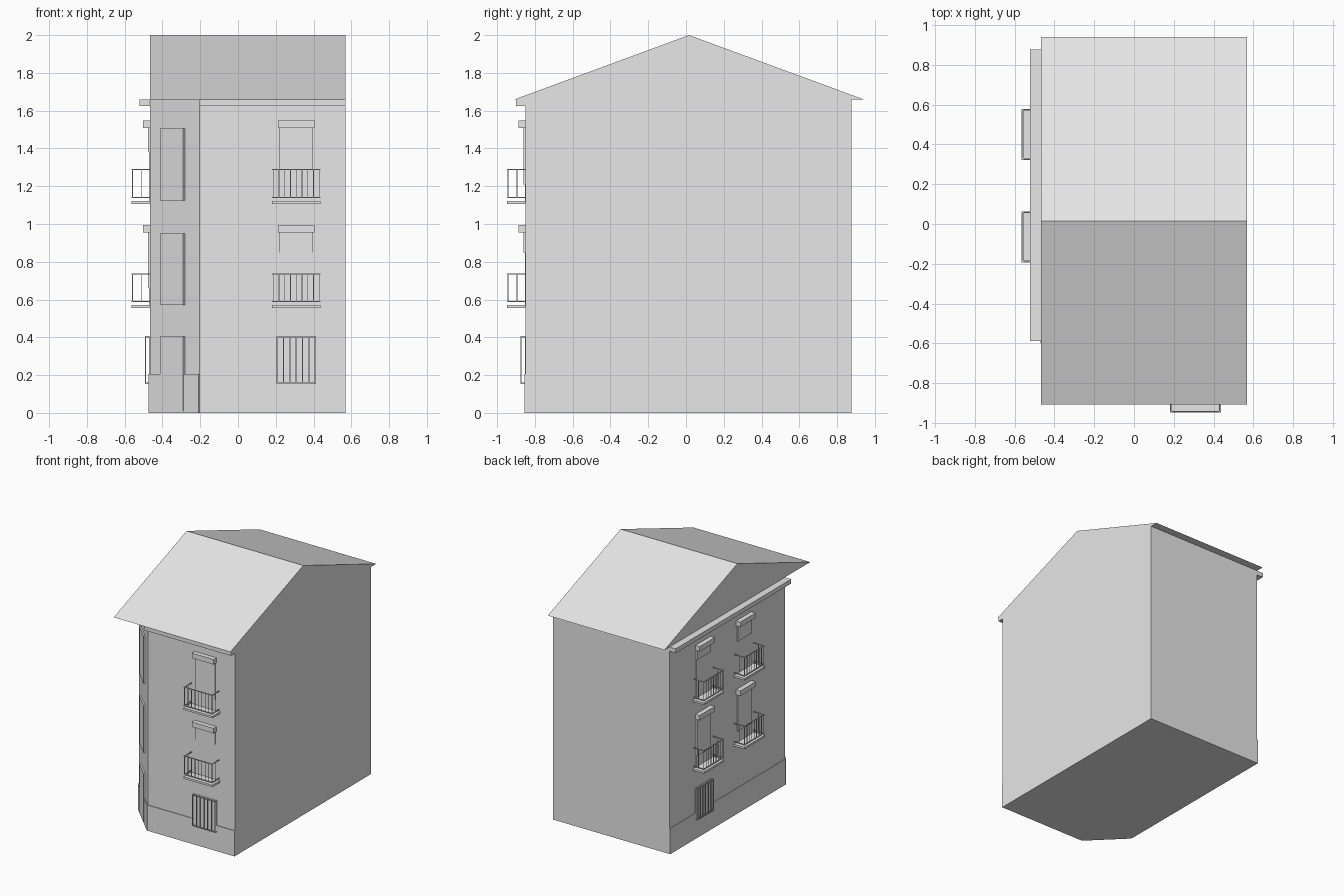
import bpy, bmesh
from math import radians
from mathutils import Matrix, Vector

old = bpy.data.objects.get("Cube")
if old:
    bpy.data.objects.remove(old, do_unlink=True)

plaster = bpy.data.materials.new("light grey plaster")
plaster.use_nodes = True
plaster.diffuse_color = (0.8, 0.8, 0.8, 1)
plaster.node_tree.nodes["Principled BSDF"].inputs["Base Color"].default_value = (0.8, 0.8, 0.8, 1)

LEFT, RIGHT, FRONT, BACK, EAVE = -0.467, 0.568, -0.85, 0.876, 1.66
CUT_X, CUT_Y = -0.205, -0.587


def finish(name, bm, matrix=Matrix()):
    bmesh.ops.recalc_face_normals(bm, faces=bm.faces)
    mesh = bpy.data.meshes.new(name)
    bm.to_mesh(mesh)
    bm.free()
    mesh.materials.append(plaster)
    obj = bpy.data.objects.new(name, mesh)
    obj.matrix_world = matrix
    bpy.context.collection.objects.link(obj)


def prism(name, points, offset):
    bm = bmesh.new()
    face = bm.faces.new([bm.verts.new(p) for p in points])
    out = bmesh.ops.extrude_face_region(bm, geom=[face], use_keep_orig=True)
    moved = [g for g in out["geom"] if isinstance(g, bmesh.types.BMVert)]
    bmesh.ops.translate(bm, vec=offset, verts=moved)
    finish(name, bm)


def boxes(name, wall, parts):
    """Boxes on a wall, each given as spans along it, outwards and upwards."""
    bm = bmesh.new()
    for (u0, u1), (d0, d1), (z0, z1) in parts:
        centre = Vector(((u0 + u1) / 2, -(d0 + d1) / 2, (z0 + z1) / 2))
        size = Matrix.Diagonal((u1 - u0, d1 - d0, z1 - z0, 1))
        bmesh.ops.create_cube(bm, size=1, matrix=Matrix.Translation(centre) @ size)
    finish(name, bm, wall)


def wall_frame(x, y, degrees):
    return Matrix.Translation((x, y, 0)) @ Matrix.Rotation(radians(degrees), 4, "Z")


front = wall_frame(0, FRONT, 0)
side = wall_frame(LEFT, 0, -90)
corner = wall_frame((LEFT + CUT_X) / 2, (FRONT + CUT_Y) / 2, -45)

# House body with a cut corner, and gable roof
plan = [(CUT_X, FRONT), (RIGHT, FRONT), (RIGHT, BACK), (LEFT, BACK), (LEFT, CUT_Y)]
prism("house_walls", [(x, y, 0) for x, y in plan], (0, 0, EAVE))
prism("gable_roof", [(LEFT, -0.907, EAVE), (LEFT, 0.94, EAVE), (LEFT, 0.016, 2)],
      (RIGHT - LEFT, 0, 0))

# Cornices
boxes("front_cornice", front, [((CUT_X, RIGHT), (0, 0.05), (1.625, EAVE))])
boxes("side_cornice", side, [((-BACK, -CUT_Y), (0, 0.055), (1.625, EAVE))])


# Plinths, notched around the barred windows
def plinth(name, wall, start, end, window):
    a, b = window - 0.1, window + 0.1
    d = (0, 0.006)
    boxes(name, wall, [((start, a), d, (0, 0.205)), ((b, end), d, (0, 0.205)),
                       ((a, b), d, (0, 0.155))])


plinth("front_plinth", front, CUT_X, RIGHT, 0.308)
plinth("side_plinth", side, -BACK, -CUT_Y, -0.45)
boxes("corner_plinth", corner, [((-0.186, 0.186), (0, 0.008), (0, 0.205))])

# Corner door and shuttered openings
for name, z0, z1 in (("corner_door", 0.01, 0.405), ("corner_shutter_lower", 0.57, 0.95),
                     ("corner_shutter_upper", 1.125, 1.505)):
    boxes(name, corner, [((-0.097, 0.077), (0, 0.012), (z0, z1))])


# Balcony window: pane, roller blind, blind box, slab and railing
def balcony(name, wall, c, base, blind):
    span = (c - 0.088, c + 0.088)
    top = base + 0.4
    boxes(name + "_window", wall, [(span, (0, 0.003), (base + 0.015, top))])
    boxes(name + "_blind", wall, [(span, (0, 0.01), (blind, top))])
    boxes(name + "_blind_box", wall, [((c - 0.097, c + 0.097), (0, 0.037), (top, top + 0.04))])
    w, reach = 0.128, 0.097
    boxes(name + "_slab", wall, [((c - w, c + w), (0, reach), (base, base + 0.016))])
    t = 0.003
    low, high = base + 0.034, base + 0.181
    rails = []
    for z in (low, high):
        rails.append(((c - w, c + w), (0.089, 0.095), (z - t, z + t)))
        for u in (c - 0.122, c + 0.122):
            rails.append(((u - t, u + t), (0, reach), (z - t, z + t)))
    for i in range(9):
        u = c - 0.122 + i * 0.0305
        rails.append(((u - 0.002, u + 0.002), (0.09, 0.094), (low, high)))
    for u in (c - 0.122, c + 0.122):
        rails.append(((u - 0.002, u + 0.002), (0.043, 0.047), (low, high)))
    boxes(name + "_railing", wall, rails)


UPPER, LOWER = 1.107, 0.555
balcony("front_upper_balcony", front, 0.308, UPPER, 1.21)
balcony("front_lower_balcony", front, 0.308, LOWER, 0.85)
for label, u, stop in (("side_near", 0.065, 1.38), ("side_far", -0.45, 1.43)):
    balcony(label + "_upper_balcony", side, u, UPPER, stop)
    balcony(label + "_lower_balcony", side, u, LOWER, 0.66)


# Barred ground-floor windows
def barred_window(name, wall, c):
    boxes(name + "_pane", wall, [((c - 0.1, c + 0.1), (0, 0.003), (0.155, 0.405))])
    bars = []
    for z in (0.157, 0.403):
        bars.append(((c - 0.104, c + 0.104), (0.02, 0.025), (z - 0.003, z + 0.003)))
        for u in (c - 0.1, c + 0.1):
            bars.append(((u - 0.003, u + 0.003), (0, 0.025), (z - 0.003, z + 0.003)))
    for i in range(7):
        u = c - 0.1 + i * 0.2 / 6
        bars.append(((u - 0.003, u + 0.003), (0.02, 0.025), (0.155, 0.405)))
    boxes(name + "_grille", wall, bars)


barred_window("front_ground_window", front, 0.308)
barred_window("side_ground_window", side, -0.45)
